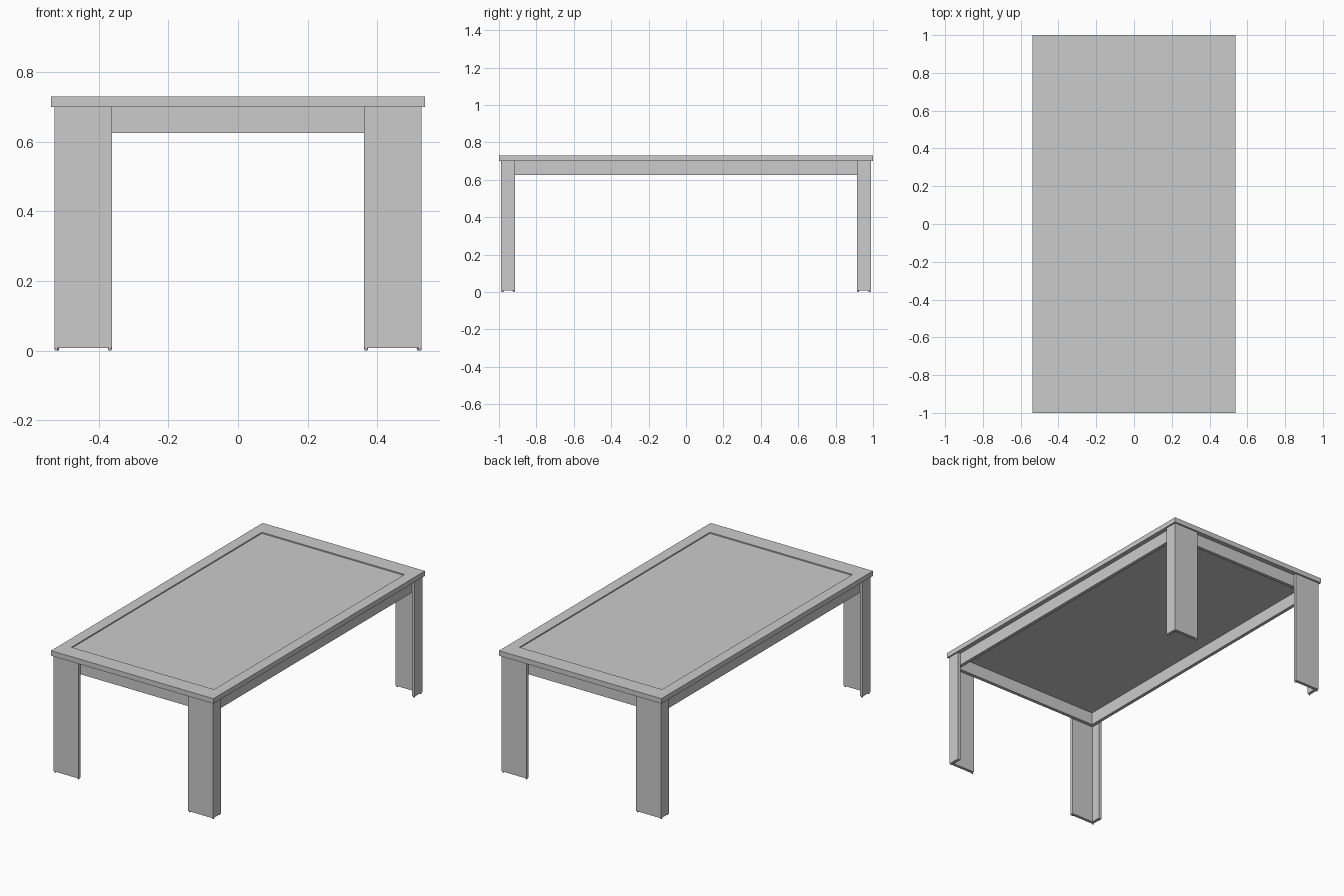
import bpy, bmesh

if "Cube" in bpy.data.objects:
    bpy.data.objects.remove(bpy.data.objects["Cube"])

HX, HY = 0.537, 1.0          # table top half sizes
Z_UNDER, Z_TOP = 0.70, 0.73
LX, LY = 0.528, 0.99         # outer corner of legs
T = 0.018                    # leg board thickness


def new_object(name, bm):
    bmesh.ops.recalc_face_normals(bm, faces=bm.faces[:])
    mesh = bpy.data.meshes.new(name)
    bm.to_mesh(mesh)
    bm.free()
    obj = bpy.data.objects.new(name, mesh)
    bpy.context.collection.objects.link(obj)
    return obj


def prism(name, outline, z0, z1):
    bm = bmesh.new()
    face = bm.faces.new([bm.verts.new((x, y, z0)) for x, y in outline])
    ext = bmesh.ops.extrude_face_region(bm, geom=[face], use_keep_orig=True)
    for v in ext["geom"]:
        if isinstance(v, bmesh.types.BMVert):
            v.co.z = z1
    return new_object(name, bm)


def rect(hx, hy):
    return [(-hx, -hy), (hx, -hy), (hx, hy), (-hx, hy)]


# Table top: slab with a slightly sunken centre panel
bm = bmesh.new()
rings = [(HX, HY, Z_UNDER), (HX, HY, Z_TOP),
         (HX - 0.065, HY - 0.10, Z_TOP), (HX - 0.065, HY - 0.10, Z_TOP - 0.007)]
loops = [[bm.verts.new((x, y, z)) for x, y in rect(hx, hy)] for hx, hy, z in rings]
bm.faces.new(loops[0])
bm.faces.new(loops[-1])
for a, b in zip(loops, loops[1:]):
    for i in range(4):
        j = (i + 1) % 4
        bm.faces.new((a[i], a[j], b[j], b[i]))
new_object("table_top", bm)

# Apron: long and short rails tucked just behind the leg boards
AX, AY, AT = LX - T, LY - T, 0.02
for s, side in ((1, "right"), (-1, "left")):
    prism(side + "_rail",
          [(s * AX, -AY), (s * AX, AY), (s * (AX - AT), AY), (s * (AX - AT), -AY)],
          0.625, Z_UNDER)
for s, side in ((1, "back"), (-1, "front")):
    w = AX - AT
    prism(side + "_rail",
          [(-w, s * AY), (w, s * AY), (w, s * (AY - AT)), (-w, s * (AY - AT))],
          0.625, Z_UNDER)

# Legs: two boards in an L, each with three small rounded glides
IX, IY = 0.362, 0.915
for sx, side in ((1, "right"), (-1, "left")):
    for sy, end in ((1, "back"), (-1, "front")):
        outline = [(LX, LY), (IX, LY), (IX, LY - T),
                   (LX - T, LY - T), (LX - T, IY), (LX, IY)]
        prism(f"{end}_{side}_leg", [(sx * x, sy * y) for x, y in outline], 0.008, Z_UNDER)

        bm = bmesh.new()
        r = 0.006
        for x, y in ((LX - r, LY - T / 2), (IX + r, LY - T / 2), (LX - T / 2, IY + r)):
            made = bmesh.ops.create_cone(bm, cap_ends=True, segments=16,
                                         radius1=r * 0.7, radius2=r, depth=0.009)
            bmesh.ops.translate(bm, verts=made["verts"], vec=(sx * x, sy * y, 0.0045))
        new_object(f"{end}_{side}_glides", bm)
